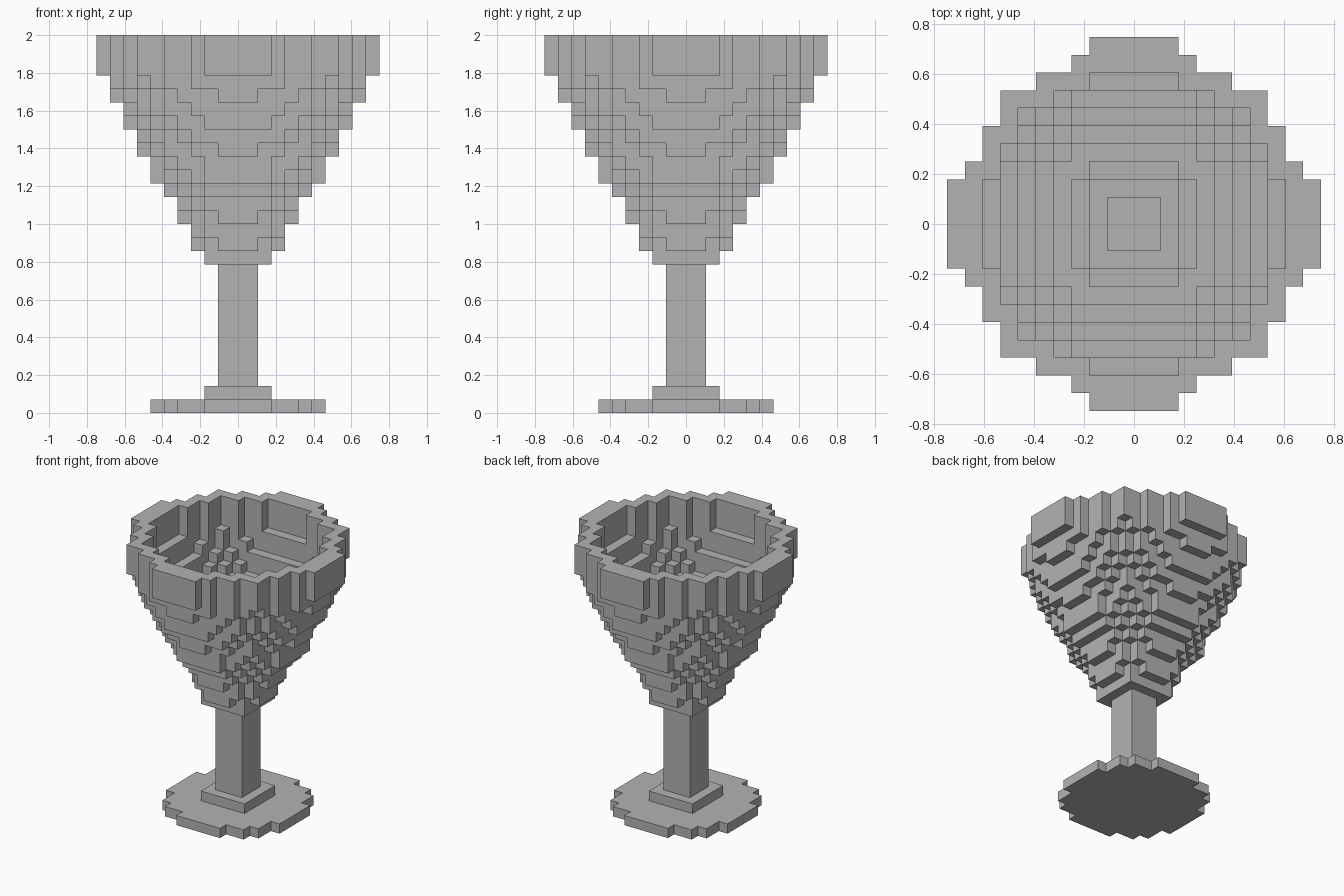
import bpy
import bmesh
from mathutils import Vector

cube = bpy.data.objects.get("Cube")
if cube:
    bpy.data.objects.remove(cube, do_unlink=True)

UNIT = 2 / 28          # edge of one block
SIDES = [Vector(d) for d in ((1, 0, 0), (-1, 0, 0), (0, 1, 0),
                             (0, -1, 0), (0, 0, 1), (0, 0, -1))]

stone = bpy.data.materials.new("plain grey")
stone.use_nodes = True
GREY = (0.45, 0.45, 0.45, 1)
stone.diffuse_color = GREY
stone.node_tree.nodes["Principled BSDF"].inputs["Base Color"].default_value = GREY


def disc(radius, cap=99):
    """Block columns within a radius, cut off flat at the cap."""
    n = min(int(radius), cap)
    return {(i, j) for i in range(-n, n + 1) for j in range(-n, n + 1)
            if i * i + j * j <= radius * radius}


def boxes(*halves):
    """Block columns of overlapping rectangles, each also turned sideways."""
    cells = set()
    for a, b in halves:
        for i in range(-a, a + 1):
            for j in range(-b, b + 1):
                cells |= {(i, j), (j, i)}
    return cells


def build(name, layers):
    """Make the outer skin of the blocks; layers maps height to columns."""
    blocks = {(i, j, k) for k, cells in layers.items() for i, j in cells}
    bm = bmesh.new()
    for block in sorted(blocks):
        centre = Vector(block) + Vector((0, 0, 0.5))
        for d in SIDES:
            if tuple(int(round(c)) for c in Vector(block) + d) in blocks:
                continue
            u = Vector((d.y, d.z, d.x))
            v = d.cross(u)
            corners = [centre + (d + u * s + v * t) / 2
                       for s, t in ((-1, -1), (1, -1), (1, 1), (-1, 1))]
            bm.faces.new([bm.verts.new(c * UNIT) for c in corners])
    bmesh.ops.remove_doubles(bm, verts=bm.verts, dist=UNIT / 100)
    bmesh.ops.dissolve_limit(bm, angle_limit=0.01, verts=bm.verts, edges=bm.edges)
    mesh = bpy.data.meshes.new(name)
    bm.to_mesh(mesh)
    bm.free()
    mesh.materials.append(stone)
    bpy.context.collection.objects.link(bpy.data.objects.new(name, mesh))


# Round foot with a square step, and the square stem
build("foot", {0: disc(6.5), 1: boxes((2, 2))})
build("stem", {k: boxes((1, 1)) for k in range(2, 11)})

# Bowl widening layer by layer, hollowed from above
RADII = [2.85, 3.4, 3.7, 4.2, 4.8, 5.4, 6.35, 6.65, 7.2, 7.7, 8.3, 8.7, 9.15, 9.7]
bowl = {}
for k, r in enumerate(RADII, start=11):
    hole = disc(r - 1.3, int(r) - 2) if k > 11 else set()
    bowl[k] = disc(r) - hole

# Upright rim
rim = boxes((10, 2), (9, 3), (8, 5), (7, 7)) - disc(8.5)
bowl.update({k: rim for k in (25, 26, 27)})
build("bowl", bowl)
